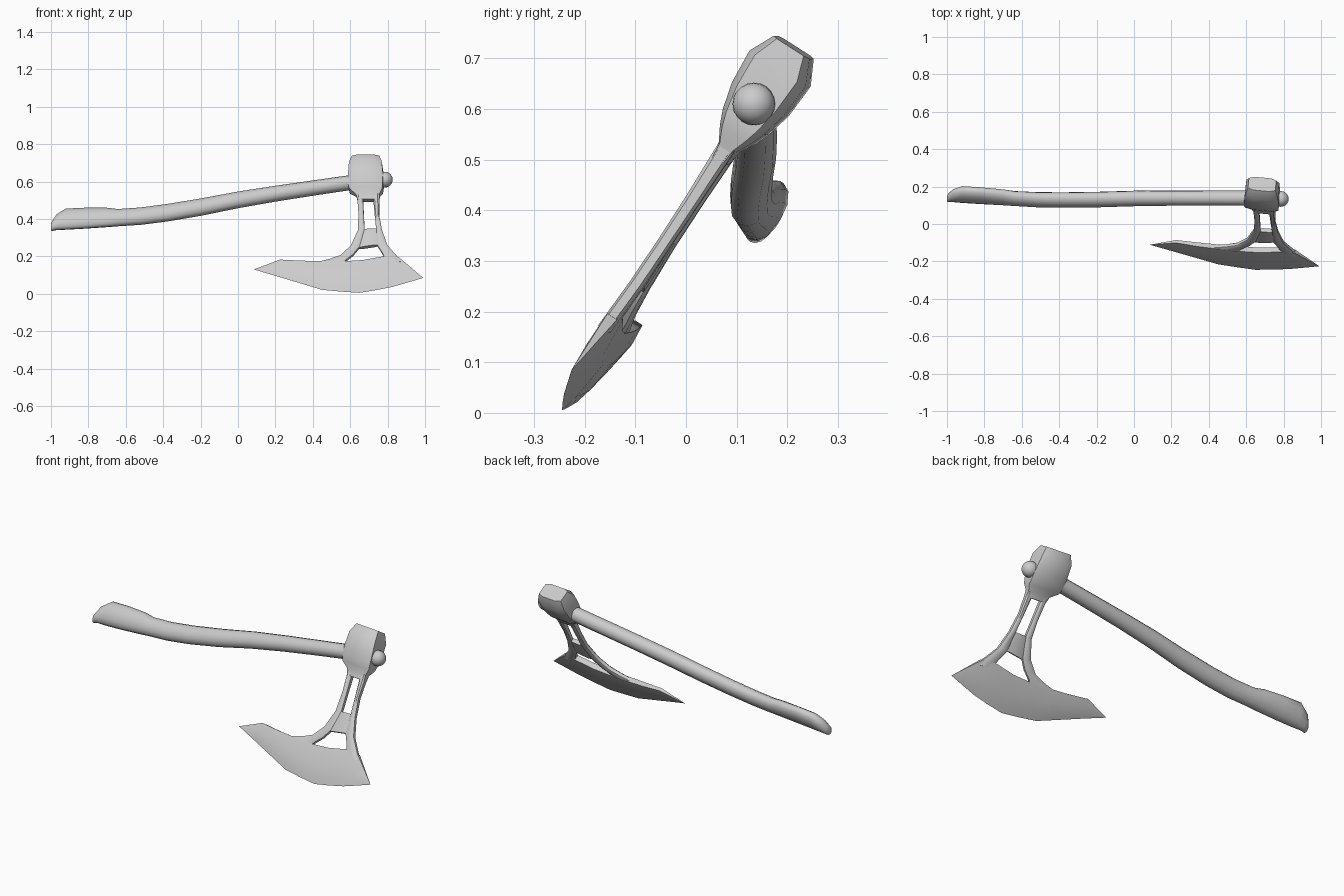
import bpy, bmesh
from math import sin, cos, pi, radians
from mathutils import Vector

NORMAL = Vector((0.08, 0.84, -0.54))


def place(x, z, w=0):
    """Point on the tilted axe plane (front-view x, z) pushed w along its normal."""
    return Vector((x, -0.25 + 0.643 * z - 0.095 * (x - 0.67), z)) + NORMAL * w


def loft(name, parts, angle=40):
    """Each part is a list of rings of equal length, skinned and capped."""
    bm = bmesh.new()
    for rings in parts:
        loops = [[bm.verts.new(p) for p in r] for r in rings]
        n = len(loops[0])
        for a, b in zip(loops, loops[1:]):
            for i in range(n):
                bm.faces.new((a[i], a[(i + 1) % n], b[(i + 1) % n], b[i]))
        bm.faces.new(loops[0][::-1])
        bm.faces.new(loops[-1])
    bmesh.ops.remove_doubles(bm, verts=bm.verts, dist=0.0002)
    bmesh.ops.recalc_face_normals(bm, faces=bm.faces)
    me = bpy.data.meshes.new(name)
    bm.to_mesh(me)
    bm.free()
    ob = bpy.data.objects.new(name, me)
    bpy.context.collection.objects.link(ob)
    smooth(ob, angle)
    return ob


def smooth(ob, angle):
    bpy.ops.object.select_all(action='DESELECT')
    ob.select_set(True)
    bpy.context.view_layer.objects.active = ob
    bpy.ops.object.shade_smooth_by_angle(angle=radians(angle))


def bar_ring(p, q, t, cut=0.25, edge=0.6):
    """Chamfered bar section between two in-plane points, half thickness t."""
    prof = [(0, -edge), (cut, -1), (1 - cut, -1), (1, -edge),
            (1, edge), (1 - cut, 1), (cut, 1), (0, edge)]
    return [place(p[0] + (q[0] - p[0]) * s, p[1] + (q[1] - p[1]) * s, w * t)
            for s, w in prof]


# Handle: x, centre z, half height, half thickness
handle = [(-1.0, .353, .014, .012), (-.995, .360, .026, .022), (-.97, .382, .046, .030),
          (-.92, .399, .065, .034), (-.82, .404, .064, .035), (-.70, .408, .058, .036),
          (-.64, .407, .050, .036), (-.52, .415, .050, .037), (-.38, .433, .050, .038),
          (-.2, .463, .049, .039), (0, .502, .046, .040), (.2, .535, .043, .040),
          (.42, .568, .041, .040), (.62, .597, .040, .040), (.785, .612, .038, .038)]
loft("handle", [[[place(x, z + .84 * a * cos(k * pi / 6), b * sin(k * pi / 6))
                  for k in range(12)] for x, z, a, b in handle]], 50)

# Knob on the handle end
bpy.ops.mesh.primitive_uv_sphere_add(segments=20, ring_count=12, radius=.042,
                                     location=(.785, .134, .61), rotation=(0, pi / 2, 0))
bpy.context.object.name = "end_knob"
smooth(bpy.context.object, 60)

# Socket with poll: centre z, x range, half thickness
socket = [(.722, .612, .758, .042), (.68, .597, .773, .066), (.62, .592, .778, .061),
          (.575, .590, .776, .048), (.55, .596, .773, .036), (.525, .632, .757, .020),
          (.498, .640, .756, .016)]
loft("head_socket", [[bar_ring((x0, z), (x1, z), t, .2, .75) for z, x0, x1, t in socket]], 45)

# Openwork neck: outer and inner edge points of each strut
left = [((.637, .53), (.668, .53), .018), ((.645, .42), (.673, .42), .015),
        ((.641, .335), (.677, .338), .014), ((.605, .255), (.650, .248), .014),
        ((.55, .203), (.615, .206), .014), ((.49, .182), (.575, .175), .014),
        ((.42, .165), (.56, .158), .014)]
right = [((.757, .53), (.721, .53), .018), ((.755, .42), (.731, .42), .015),
         ((.771, .335), (.739, .342), .014), ((.80, .255), (.745, .258), .014),
         ((.835, .215), (.768, .222), .014), ((.88, .165), (.80, .165), .014)]
bridge = [((.668, .34), (.748, .344), .012), ((.66, .29), (.755, .30), .013),
          ((.645, .243), (.752, .258), .012)]
loft("openwork_neck", [[bar_ring(p, q, t) for p, q, t in s]
                       for s in (left, right, bridge)], 40)

# Blade: spine point, cutting edge point, half thickness
blade = [((.085, .130), (.0855, .1295), .0003), ((.225, .178), (.20, .096), .011),
         ((.34, .170), (.32, .060), .016), ((.44, .167), (.45, .021), .018),
         ((.56, .165), (.56, .011), .019), ((.67, .172), (.65, .005), .020),
         ((.785, .193), (.74, .020), .019), ((.86, .190), (.83, .038), .014),
         ((.925, .138), (.91, .061), .007), ((.99, .085), (.9895, .0845), .0003)]


def blade_ring(top, bot, t):
    prof = [(1, 0), (.8, .5), (.4, 1), (0, .8), (0, -.8), (.4, -1), (.8, -.5)]
    return [place(top[0] + (bot[0] - top[0]) * s, top[1] + (bot[1] - top[1]) * s, w * t)
            for s, w in prof]


loft("blade", [[blade_ring(*b) for b in blade]], 35)
